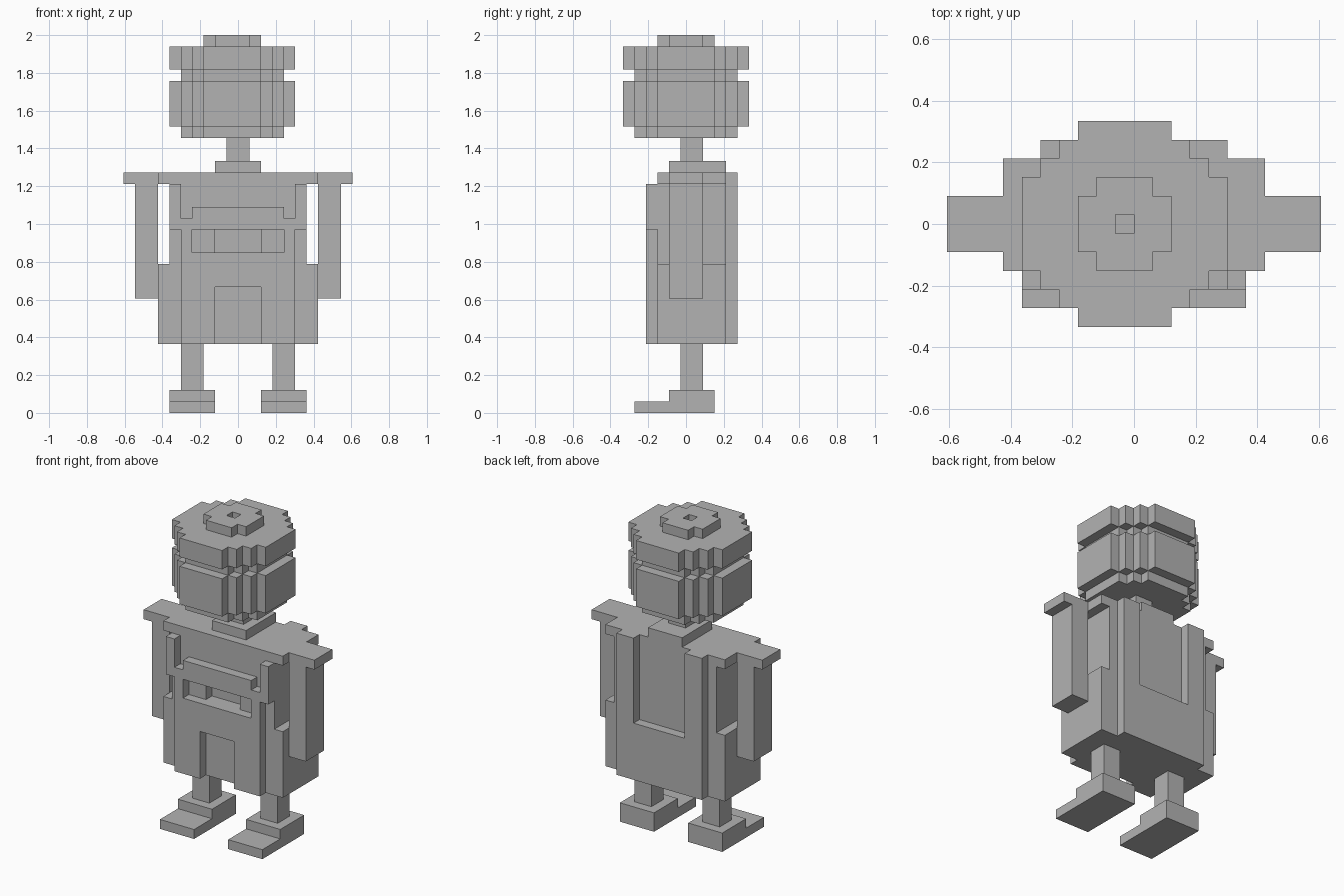
import bpy, bmesh
from itertools import product

cube = bpy.data.objects.get("Cube")
if cube:
    bpy.data.objects.remove(cube, do_unlink=True)

U = 2 / 33  # size of one block

grey = bpy.data.materials.new("plain grey")
grey.use_nodes = True
COLOUR = (0.45, 0.45, 0.45, 1)
grey.diffuse_color = COLOUR
grey.node_tree.nodes["Principled BSDF"].inputs["Base Color"].default_value = COLOUR


def box(x0, x1, y0, y1, z0, z1):
    """Set of unit blocks filling a box."""
    return set(product(range(x0, x1), range(y0, y1), range(z0, z1)))


def mirror(cells):
    return {(-1 - x, y, z) for x, y, z in cells}


def both(cells):
    return cells | mirror(cells)


def disc(width, z0, z1):
    """Round stack of blocks on the head axis."""
    r = width // 2
    return {(x - 1, y, z) for x, y, z in box(-r, r + 1, -r, r + 1, z0, z1)
            if x * x + y * y < width * width / 4}


def build(name, cells):
    """Skin the exposed sides of the blocks and merge flat areas."""
    bm = bmesh.new()
    verts = {}

    def vert(p):
        if p not in verts:
            verts[p] = bm.verts.new((p[0] * U, (p[1] - 0.5) * U, p[2] * U))
        return verts[p]

    for cell in sorted(cells):
        for axis, side in product(range(3), (0, 1)):
            near = list(cell)
            near[axis] += 2 * side - 1
            if tuple(near) in cells:
                continue
            b, c = (axis + 1) % 3, (axis + 2) % 3
            ring = []
            for db, dc in ((0, 0), (1, 0), (1, 1), (0, 1)):
                p = list(cell)
                p[axis] += side
                p[b] += db
                p[c] += dc
                ring.append(vert(tuple(p)))
            bm.faces.new(ring if side else ring[::-1])
    bmesh.ops.dissolve_limit(bm, angle_limit=0.01, verts=bm.verts, edges=bm.edges)
    mesh = bpy.data.meshes.new(name)
    bm.to_mesh(mesh)
    bm.free()
    mesh.materials.append(grey)
    bpy.context.collection.objects.link(bpy.data.objects.new(name, mesh))


# Limbs, one of each side
foot = box(2, 6, -4, 3, 0, 1) | box(2, 6, -1, 3, 1, 2)
leg = box(3, 5, 0, 2, 2, 6)
arm = box(7, 9, -1, 2, 10, 20)
for name, cells in (("foot", foot), ("leg", leg), ("arm", arm)):
    build("left_" + name, cells)
    build("right_" + name, mirror(cells))

# Torso: core, wide hips, front layer, back layer, shoulder plate, collar
torso = box(-6, 6, -2, 4, 6, 20) | box(-7, 7, -2, 4, 6, 13)
torso |= box(-5, 5, -3, -2, 6, 16) | box(-6, 6, -3, -2, 16, 20)
torso |= box(-5, 5, 4, 5, 6, 21)
torso |= box(-7, 7, -2, 4, 20, 21) | box(-10, 10, -1, 2, 20, 21)
torso |= box(-2, 2, -1, 4, 21, 22)
# Recesses: chest, chest corners, slot, slot centre, door, back panel
torso -= box(-5, 5, -3, -2, 18, 20) | both(box(4, 5, -3, -2, 17, 18))
torso -= box(-4, 4, -3, -2, 14, 16) | box(-2, 2, -2, -1, 14, 16)
torso -= box(-2, 2, -3, -2, 6, 11) | box(-3, 3, 4, 5, 12, 21)
build("torso", torso)

# Neck and ringed head with a holed cap
build("neck", box(-1, 1, 0, 2, 22, 24))
head = disc(9, 24, 33 - 1) | disc(11, 25, 29) | disc(11, 30, 32)
build("head", head | (disc(5, 32, 33) - disc(1, 32, 33)))
